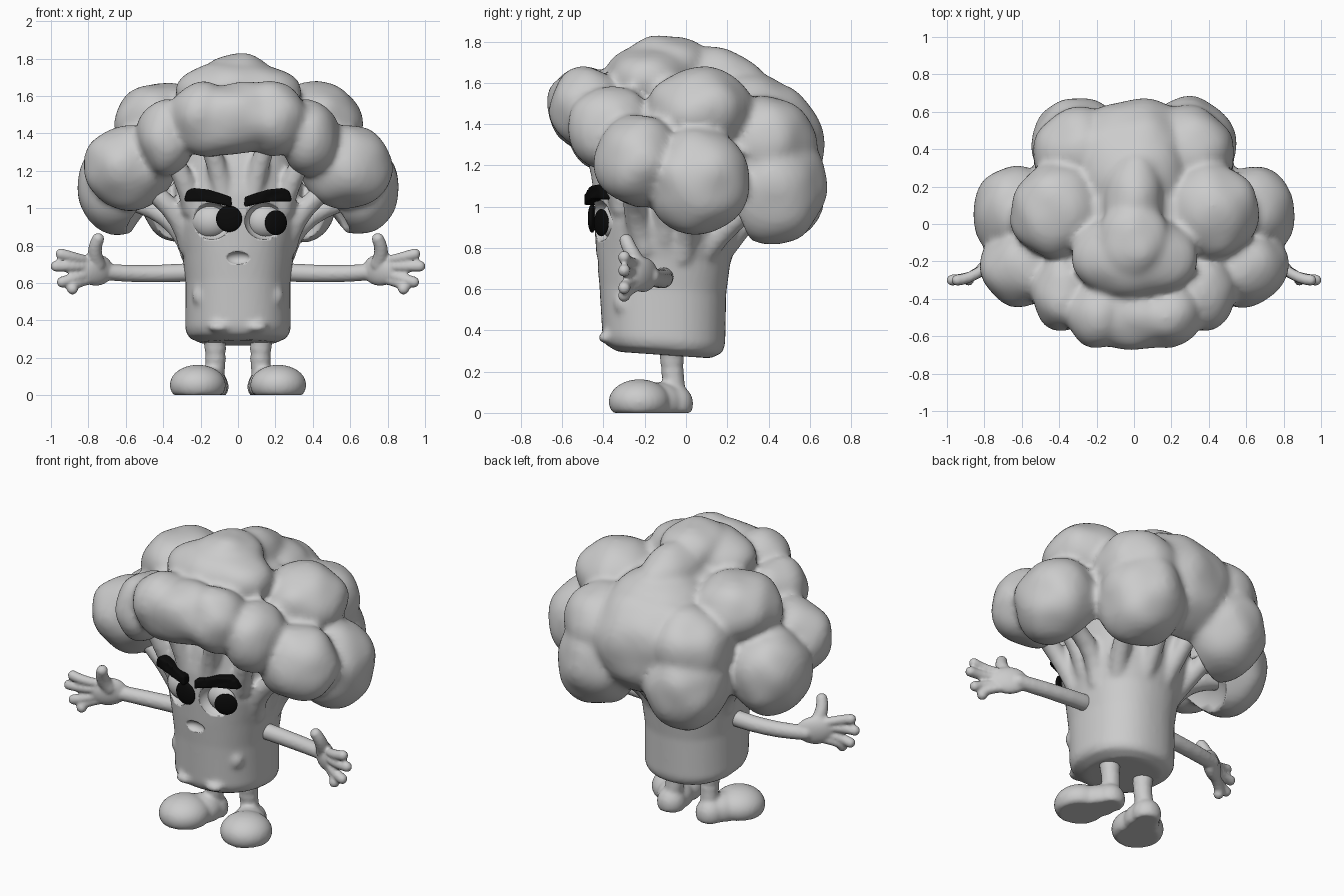
import bpy, bmesh, math
from mathutils import Vector, Matrix, noise

if "Cube" in bpy.data.objects:
    bpy.data.objects.remove(bpy.data.objects["Cube"])


def material(name, value):
    mat = bpy.data.materials.new(name)
    mat.use_nodes = True
    colour = (value, value, value, 1)
    mat.diffuse_color = colour
    mat.node_tree.nodes["Principled BSDF"].inputs["Base Color"].default_value = colour
    return mat


GREY = material("plain grey", 0.6)
BLACK = material("black", 0.003)


def blob(bm, centre, radii, turn=0.0, bump=0.0, floor=False):
    """Ellipsoid, optionally lumpy or flattened on the ground."""
    verts = bmesh.ops.create_icosphere(bm, subdivisions=4, radius=1)["verts"]
    spin = Matrix.Rotation(math.radians(turn), 3, "Z")
    for v in verts:
        n = v.co.copy()
        v.co = spin @ Vector(a * b for a, b in zip(n, radii)) + Vector(centre)
        v.co += n * bump * noise.noise(v.co * 6)
        if floor:
            v.co.z = max(v.co.z, 0)


def bridge(bm, rings):
    """Skin a list of equal rings and cap both ends."""
    rings = [[bm.verts.new(p) for p in ring] for ring in rings]
    count = len(rings[0])
    for a, b in zip(rings, rings[1:]):
        for i in range(count):
            j = (i + 1) % count
            bm.faces.new((a[i], a[j], b[j], b[i]))
    bm.faces.new(rings[0][::-1])
    bm.faces.new(rings[-1])


def tube(bm, path, radii, sides=16, steps=6):
    """Round-ended limb through three points, bent along a quadratic curve."""
    p, q, r = map(Vector, path)
    ctrl = q * 2 - (p + r) / 2
    rings = []
    for k in range(steps + 1):
        t = k / steps
        pos = p * (1 - t) ** 2 + ctrl * 2 * t * (1 - t) + r * t * t
        tangent = (ctrl - p) * (1 - t) + (r - ctrl) * t
        rad = radii[0] * (1 - t) + radii[1] * t
        quat = tangent.to_track_quat("Z", "Y")
        angles = [math.tau * i / sides for i in range(sides)]
        rings.append([pos + quat @ Vector((math.cos(a), math.sin(a), 0)) * rad for a in angles])
    bridge(bm, rings)
    for end, rad in zip((p, r), radii):
        blob(bm, end, (rad,) * 3)


def finish(name, bm, mat, side=1, voxel=0.0, smooth=4):
    """Mirror when needed, make the object and fuse its pieces."""
    for v in bm.verts:
        v.co.x *= side
    bmesh.ops.recalc_face_normals(bm, faces=bm.faces)
    for f in bm.faces:
        f.smooth = True
    mesh = bpy.data.meshes.new(name)
    bm.to_mesh(mesh)
    bm.free()
    mesh.materials.append(mat)
    obj = bpy.data.objects.new(name, mesh)
    bpy.context.collection.objects.link(obj)
    if voxel:
        mod = obj.modifiers.new("fuse", "REMESH")
        mod.mode = "VOXEL"
        mod.voxel_size = voxel
        mod.use_smooth_shade = True
        mod = obj.modifiers.new("soften", "SMOOTH")
        mod.factor = 0.5
        mod.iterations = smooth
    return obj


def hollow(obj, name, centre, radii, turn=0):
    """Scoop an ellipsoid out of an object."""
    bm = bmesh.new()
    blob(bm, centre, radii, turn)
    cutter = finish(name, bm, GREY)
    cutter.hide_render = True
    cutter.hide_set(True)
    cut = obj.modifiers.new(name, "BOOLEAN")
    cut.operation = "DIFFERENCE"
    cut.object = cutter


# Canopy: central lumps, then paired florets
bm = bmesh.new()
for centre, radii in [
    ((0, -0.17, 1.62), (0.34, 0.23, 0.17)),     # crown
    ((0, -0.1, 1.68), (0.2, 0.22, 0.155)),
    ((0, 0.1, 1.56), (0.17, 0.3, 0.21)),        # ridge
    ((0, 0, 1.4), (0.42, 0.4, 0.25)),           # core
    ((0, -0.49, 1.48), (0.34, 0.185, 0.195)),   # front
    ((0, 0.36, 1.28), (0.38, 0.31, 0.33)),      # back
    ((0, 0.25, 1.46), (0.29, 0.29, 0.2)),
]:
    blob(bm, centre, radii, bump=0.02)
for s in (1, -1):
    for (x, y, z), radii in [
        ((0.17, -0.48, 1.48), (0.2, 0.18, 0.2)),    # front
        ((0.385, -0.37, 1.38), (0.155, 0.21, 0.21)),  # front corner
        ((0.41, 0.07, 1.47), (0.255, 0.255, 0.205)),  # upper side
        ((0.58, -0.23, 1.22), (0.25, 0.21, 0.225)),  # lower side, front
        ((0.63, 0.06, 1.12), (0.235, 0.255, 0.26)),  # lower side, back
        ((0.3, 0.42, 1.1), (0.25, 0.26, 0.29)),     # low back
        ((0.29, 0.38, 1.3), (0.25, 0.25, 0.24)),    # high back
    ]:
        blob(bm, (s * x, y, z), radii, bump=0.02)
canopy = finish("canopy", bm, GREY, voxel=0.02, smooth=6)
hollow(canopy, "canopy_hollow", (0, 0, 0.9), (0.6, 0.42, 0.32))

# Trunk: oval rings of height, half width, front and back
bm = bmesh.new()
rings = []
for z, w, front, back in [
    (0.28, 0.2, -0.33, 0.12), (0.31, 0.265, -0.39, 0.175), (0.35, 0.282, -0.405, 0.19),
    (0.6, 0.28, -0.42, 0.195), (0.75, 0.298, -0.435, 0.215), (0.9, 0.335, -0.445, 0.27),
    (1.05, 0.345, -0.445, 0.3), (1.2, 0.34, -0.42, 0.33), (1.35, 0.32, -0.38, 0.33),
]:
    mid, depth = (front + back) / 2, (back - front) / 2
    ring = []
    for i in range(48):
        a = math.tau * i / 48
        c, d = (math.copysign(abs(t) ** 0.88, t) for t in (math.cos(a), math.sin(a)))
        y = mid + depth * d
        ring.append((w * c, y, z - 0.07 * (y + 0.1)))
    rings.append(ring)
bridge(bm, rings)
for s in (1, -1):
    # Branches reaching up into the florets
    for path in [
        ((0.26, -0.2, 0.8), (0.36, -0.25, 1.0), (0.56, -0.24, 1.15)),
        ((0.25, -0.02, 0.76), (0.38, 0.03, 0.95), (0.64, 0.07, 1.05)),
        ((0.27, -0.1, 0.85), (0.38, -0.1, 1.05), (0.56, -0.1, 1.2)),
        ((0.19, 0.08, 0.76), (0.27, 0.22, 0.92), (0.34, 0.42, 1.08)),
        ((0.06, 0.12, 0.72), (0.08, 0.25, 0.88), (0.12, 0.44, 1.12)),
        ((0.08, -0.39, 1.03), (0.1, -0.41, 1.17), (0.16, -0.46, 1.36)),
        ((0.24, -0.31, 1.0), (0.29, -0.35, 1.15), (0.38, -0.38, 1.32)),
    ]:
        tube(bm, [(s * x, y, z) for x, y, z in path], (0.06, 0.05))
    # Soft knobs on the stalk
    blob(bm, (s * 0.2, -0.3, 0.53), (0.045, 0.05, 0.06))
    blob(bm, (s * 0.1, -0.38, 0.365), (0.06, 0.045, 0.03))
trunk = finish("trunk", bm, GREY, voxel=0.016, smooth=4)
hollow(trunk, "mouth_cutter", (0, -0.445, 0.733), (0.068, 0.045, 0.037))

for s, side in ((1, "left"), (-1, "right")):
    # Arm, palm, four fingers and thumb
    bm = bmesh.new()
    tube(bm, ((0.22, -0.11, 0.66), (0.48, -0.12, 0.65), (0.72, -0.17, 0.66)), (0.05, 0.044))
    blob(bm, (0.76, -0.21, 0.67), (0.11, 0.045, 0.085), turn=-35)
    for z, x, tip in [(0.715, 0.945, 0.755), (0.685, 0.972, 0.69), (0.65, 0.94, 0.605), (0.62, 0.885, 0.568)]:
        tube(bm, ((0.79, -0.23, z), (0.87, -0.28, (z + tip) / 2), (x, -0.3, tip)), (0.027, 0.03))
    tube(bm, ((0.75, -0.22, 0.7), (0.765, -0.26, 0.77), (0.748, -0.29, 0.835)), (0.042, 0.033))
    finish(side + "_arm", bm, GREY, s, voxel=0.01, smooth=2)

    # Leg and shoe
    bm = bmesh.new()
    tube(bm, ((0.13, -0.07, 0.34), (0.12, -0.065, 0.2), (0.13, -0.05, 0.08)), (0.065, 0.05))
    blob(bm, (0.215, -0.225, 0.055), (0.15, 0.15, 0.108), floor=True)
    blob(bm, (0.165, -0.13, 0.05), (0.105, 0.13, 0.098), turn=25, floor=True)
    blob(bm, (0.135, -0.05, 0.045), (0.085, 0.085, 0.09), floor=True)
    finish(side + "_leg", bm, GREY, s, voxel=0.013, smooth=4)

    # Eyeball sunk into a socket
    hollow(trunk, side + "_socket", (s * 0.148, -0.425, 0.93), (0.115, 0.08, 0.1), s * 18)
    bm = bmesh.new()
    blob(bm, (0.148, -0.33, 0.93), (0.106, 0.085, 0.095), turn=18)
    finish(side + "_eye", bm, GREY, s)

    # Scowling brow: slab following the curve of the face
    outline = [(0.29, 1.035), (0.275, 1.09), (0.24, 1.108), (0.16, 1.1), (0.035, 1.06),
               (0.032, 1.005), (0.1, 1.022), (0.17, 1.035)]
    bm = bmesh.new()
    bridge(bm, [[(x, x * x + y, z) for x, z in outline] for y in (-0.495, -0.425)])
    finish(side + "_brow", bm, BLACK, s, voxel=0.01, smooth=1)

# Pupils glancing to the left
for name, centre, radius, turn in [
    ("left_pupil", (0.203, -0.41, 0.922), 0.066, 28),
    ("right_pupil", (-0.048, -0.455, 0.943), 0.07, -6),
]:
    bm = bmesh.new()
    blob(bm, centre, (radius, 0.02, radius), turn)
    finish(name, bm, BLACK)
